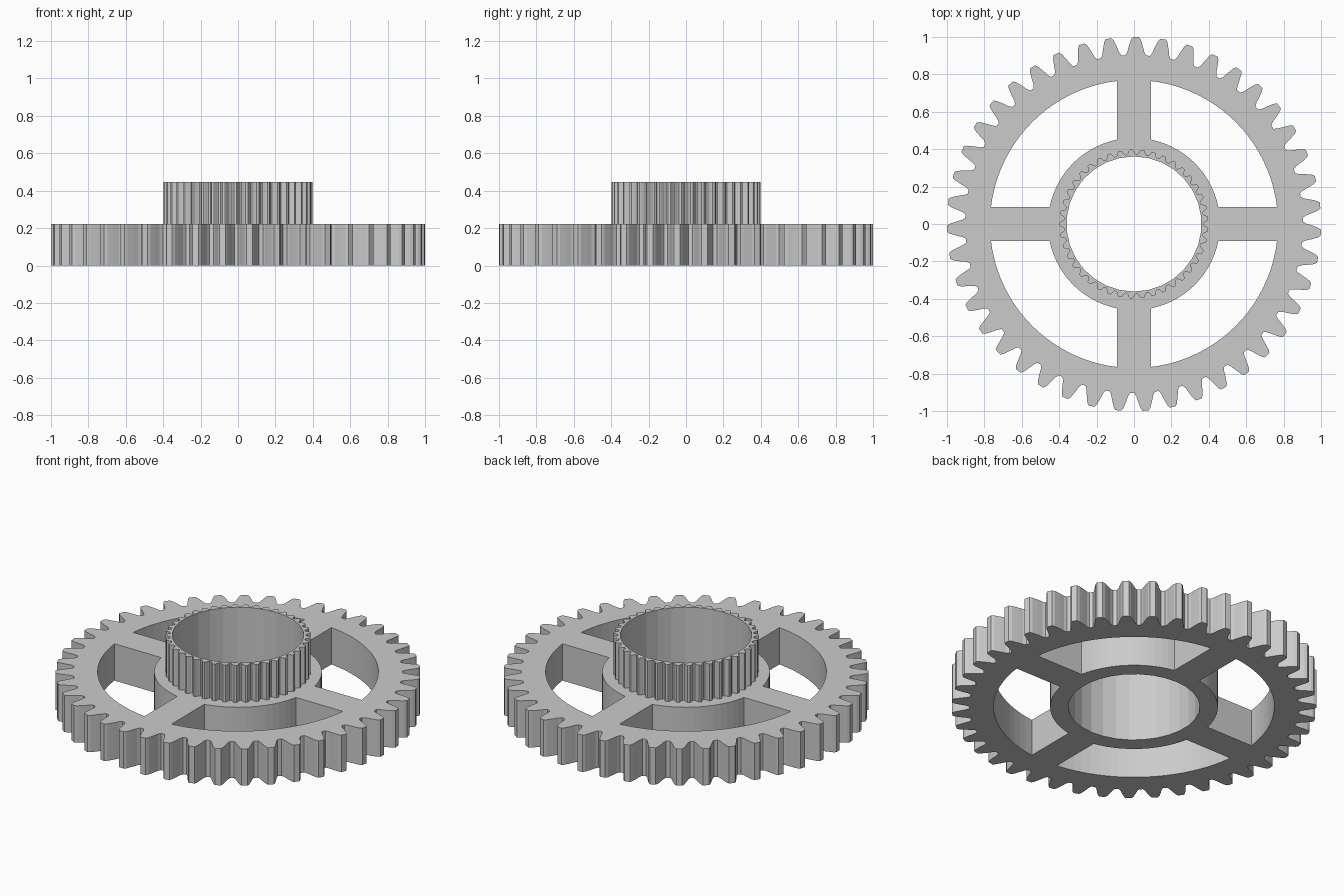
import bpy, bmesh, math
from math import cos, sin, pi, asin

cube = bpy.data.objects.get("Cube")
if cube:
    bpy.data.objects.remove(cube, do_unlink=True)

grey = bpy.data.materials.new("plain grey")
grey.use_nodes = True
colour = (0.6, 0.6, 0.6, 1)
grey.diffuse_color = colour
grey.node_tree.nodes["Principled BSDF"].inputs["Base Color"].default_value = colour


def polar(r, a):
    return (r * cos(a), r * sin(a))


def arc(r, a0, a1, n):
    return [polar(r, a0 + (a1 - a0) * i / n) for i in range(n + 1)]


def circle(r, n, phase=0.0):
    return arc(r, phase, phase + 2 * pi, n)[:-1]


def gear_outline(teeth, tip, root, phase):
    """Rounded tooth flank: fractions of half a pitch, fractions of tooth height."""
    half = [(0.22, 1.0), (0.36, 0.86), (0.54, 0.5), (0.68, 0.2), (0.84, 0.03)]
    flank = [(-f, h) for f, h in reversed(half)] + half
    pitch = 2 * pi / teeth
    return [polar(root + h * (tip - root), phase + (t + f / 2) * pitch)
            for t in range(teeth) for f, h in flank]


def plate(name, loops, z0, z1):
    """Extrude an outline with holes into a solid plate."""
    bm = bmesh.new()
    edges = []
    for loop in loops:
        vs = [bm.verts.new((x, y, z0)) for x, y in loop]
        edges += [bm.edges.new((vs[i - 1], vs[i])) for i in range(len(vs))]
    bmesh.ops.triangle_fill(bm, edges=edges, use_beauty=True, normal=(0, 0, 1))
    ext = bmesh.ops.extrude_face_region(bm, geom=bm.faces[:], use_keep_orig=True)
    top = [v for v in ext["geom"] if isinstance(v, bmesh.types.BMVert)]
    bmesh.ops.translate(bm, verts=top, vec=(0, 0, z1 - z0))
    bmesh.ops.recalc_face_normals(bm, faces=bm.faces[:])
    mesh = bpy.data.meshes.new(name)
    bm.to_mesh(mesh)
    bm.free()
    mesh.materials.append(grey)
    obj = bpy.data.objects.new(name, mesh)
    bpy.context.collection.objects.link(obj)
    return obj


# Window between two spokes, repeated in each quarter
def window(quarter, inner=0.46, outer=0.77, half_spoke=0.09):
    a, b = asin(half_spoke / outer), asin(half_spoke / inner)
    q = quarter * pi / 2
    return (arc(outer, q + a, q + pi / 2 - a, 20)
            + arc(inner, q + pi / 2 - b, q + b, 14))


bore = circle(0.361, 30, pi / 30)

# Large spoked wheel with its toothed rim
plate("spoked_gear_wheel",
      [gear_outline(43, 1.0, 0.9, math.radians(89.4)), bore]
      + [window(q) for q in range(4)], 0, 0.223)

# Small finely toothed hub on top
plate("toothed_hub", [gear_outline(41, 0.398, 0.372, pi), bore], 0.223, 0.446)
